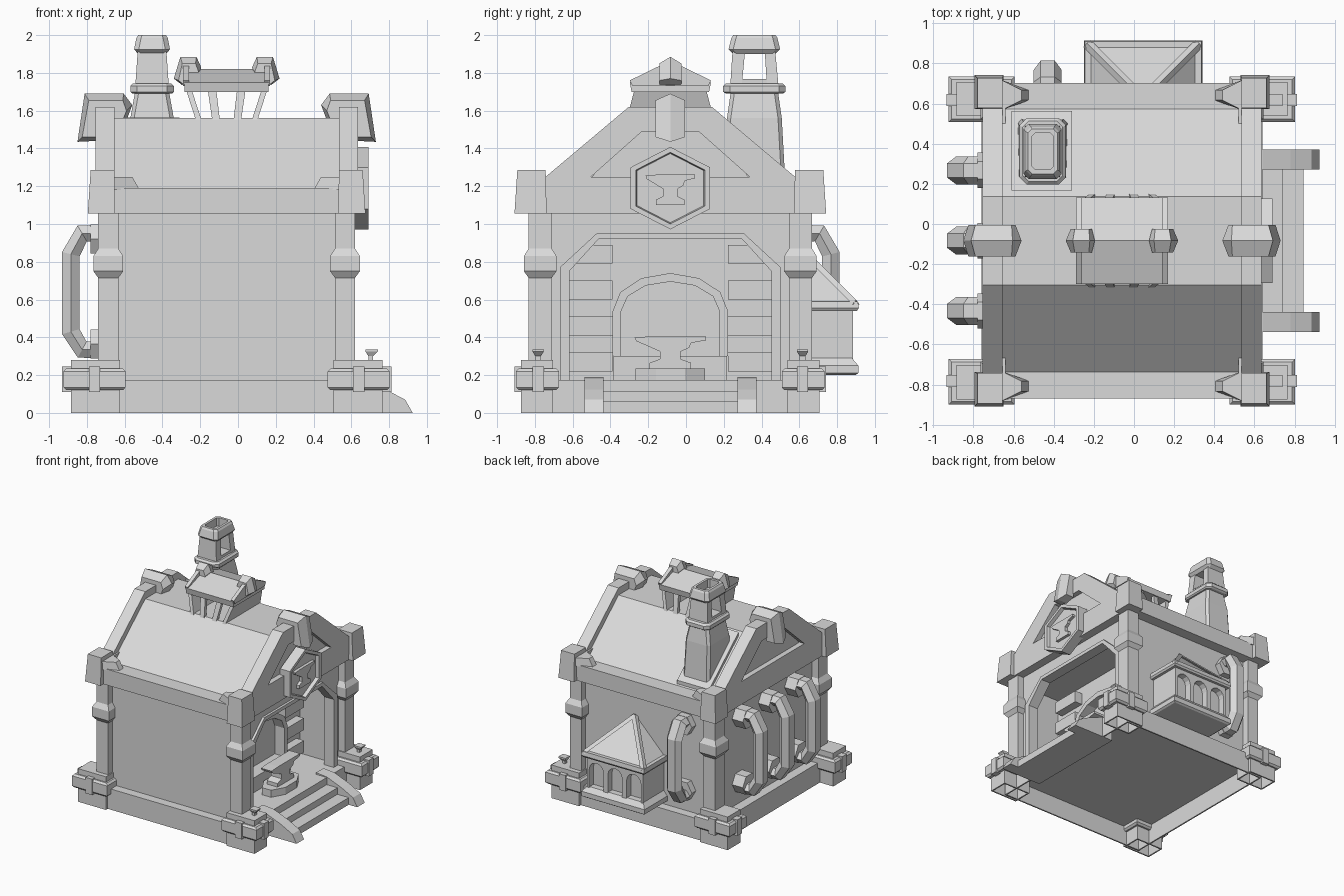
import bpy, bmesh
from math import cos, sin, pi
from mathutils import Vector

cube = bpy.data.objects.get("Cube")
if cube:
    bpy.data.objects.remove(cube)

GREY = (0.7, 0.7, 0.7, 1)
stone = bpy.data.materials.new("light grey")
stone.use_nodes = True
stone.diffuse_color = GREY
stone.node_tree.nodes["Principled BSDF"].inputs["Base Color"].default_value = GREY

ORIGIN = Vector((-0.06, -0.083, 0))   # centre of the house
ONE = [(1, 1)]
ENDS = [(1, 1), (-1, 1)]
SIDES = [(1, 1), (1, -1)]
CORNERS = [(1, 1), (-1, 1), (1, -1), (-1, -1)]


def loft(name, rings, copies=ONE):
    """Join rings of points into a closed solid, repeated by mirroring."""
    bm = bmesh.new()
    for sx, sy in copies:
        loops = [[bm.verts.new((x * sx, y * sy, z)) for x, y, z in r] for r in rings]
        n = len(loops[0])
        for a, b in zip(loops, loops[1:]):
            for i in range(n):
                j = (i + 1) % n
                bm.faces.new((a[i], a[j], b[j], b[i]))
        bm.faces.new(loops[0])
        bm.faces.new(loops[-1])
    bmesh.ops.recalc_face_normals(bm, faces=bm.faces)
    me = bpy.data.meshes.new(name)
    bm.to_mesh(me)
    bm.free()
    me.materials.append(stone)
    ob = bpy.data.objects.new(name, me)
    ob.location = ORIGIN
    bpy.context.collection.objects.link(ob)


def stack(name, levels, copies=ONE):
    """Rectangles (z, x0, x1, y0, y1) piled upward."""
    loft(name, [[(a, c, z), (b, c, z), (b, d, z), (a, d, z)]
                for z, a, b, c, d in levels], copies)


def box(name, x0, x1, y0, y1, z0, z1, copies=ONE):
    stack(name, [(z0, x0, x1, y0, y1), (z1, x0, x1, y0, y1)], copies)


def prism_x(name, pts, x0, x1, copies=ONE):
    loft(name, [[(x, y, z) for y, z in pts] for x in (x0, x1)], copies)


def prism_y(name, pts, y0, y1, copies=ONE):
    loft(name, [[(x, y, z) for x, z in pts] for y in (y0, y1)], copies)


def both(half):
    """Complete a half outline by reflection."""
    return half + [(-y, z) for y, z in reversed(half)]


def grow(level, g):
    z, a, b, c, d = level
    return (z, a - g, b + g, c - g, d + g)


def hollow(name, x0, x1, y0, y1, z, wall, copies=ONE):
    """Block that is open underneath."""
    outer = (0, x0, x1, y0, y1)
    inner = grow(outer, -wall)
    stack(name, [(z - wall,) + inner[1:], inner, outer, (z,) + outer[1:]], copies)


# Open base, walls, and the forge room
hollow("base", -0.7, 0.7, -0.765, 0.765, 0.175, 0.012)
box("main_walls", -0.62, 0.28, -0.69, 0.69, 0.17, 1.15)
box("room_side_wall", 0.28, 0.62, 0.6, 0.69, 0.17, 1.1, SIDES)
box("room_ceiling", 0.28, 0.6, -0.6, 0.6, 0.95, 1.1)
opening = both([(-0.535, 0.175), (-0.535, 0.75), (-0.38, 0.92)])
prism_x("doorway_wall", both([(0.68, 0.175), (0.68, 1.1)]) + opening, 0.55, 0.62)
prism_x("doorway_trim", both([(0.585, 0.175), (0.585, 0.77), (0.39, 0.95)]) + opening, 0.56, 0.64)

# Corner posts with feet, bands and heads
hollow("corner_foot", 0.565, 0.825, 0.62, 0.79, 0.28, 0.012, CORNERS)
band = [(z, 0.55, 0.848, 0.605, 0.802) for z in (0.12, 0.135, 0.22, 0.235)]
stack("foot_band", [band[0], grow(band[1], 0.015), grow(band[2], 0.015), band[3]], CORNERS)
box("band_clasp_side", 0.67, 0.73, 0.76, 0.825, 0.11, 0.245, CORNERS)
box("band_clasp_end", 0.8, 0.873, 0.67, 0.73, 0.11, 0.245, CORNERS)
stack("foot_knob", [(0.27, 0.75, 0.775, 0.685, 0.715), (0.3, 0.75, 0.775, 0.685, 0.715),
                    (0.325, 0.735, 0.8, 0.67, 0.73), (0.335, 0.735, 0.8, 0.67, 0.73)], SIDES)
post = [(z, 0.573, 0.68, 0.628, 0.75) for z in (0.27, 0.715, 0.75, 0.83, 0.87, 1.06)]
stack("corner_post", [grow(p, 0.025) if i in (2, 3) else p for i, p in enumerate(post)], CORNERS)
stack("post_head", [(1.055, 0.59, 0.735, 0.655, 0.825), (1.285, 0.595, 0.72, 0.66, 0.81)], CORNERS)

# Roof, eaves and gable frames
prism_x("roof", both([(0.655, 1.1), (0.655, 1.19), (0.22, 1.56)]), -0.6, 0.6)
box("eave_beam", -0.6, 0.6, 0.64, 0.785, 1.055, 1.19, SIDES)
loft("eave_bracket", [[(0.6, 0.65, z), (0.6, 0.8, z), (x, 0.75, z), (x, 0.7, z)]
                      for z, x in ((1.18, 0.46), (1.25, 0.5))], CORNERS)
box("gable_tie_beam", 0.58, 0.695, -0.67, 0.67, 1.055, 1.25, ENDS)
prism_x("gable_rafters", both([(0.42, 1.25), (0.66, 1.25), (0.22, 1.62)]) +
        [(-0.15, 1.49), (0.15, 1.49)], 0.595, 0.695, ENDS)
prism_x("gable_panel", both([(0.45, 1.2), (0.19, 1.55)]), 0.55, 0.65, ENDS)


def hooked_cap(name, crest, edge, w):
    """Ridged cap that turns down at its outer end."""
    loft(name, [[(x, y, z) for x, z in p] for y, p in ((-w, edge), (0, crest), (w, edge))], ENDS)


# Hooked caps over the gable peaks and the vent ridge
hooked_cap("gable_peak_cap",
           [(0.5, 1.63), (0.545, 1.69), (0.752, 1.69), (0.79, 1.435), (0.69, 1.44), (0.685, 1.55), (0.53, 1.55)],
           [(0.53, 1.6), (0.55, 1.655), (0.73, 1.655), (0.765, 1.46), (0.69, 1.46), (0.685, 1.55), (0.55, 1.55)],
           0.078)
hooked_cap("vent_ridge_cap",
           [(0.135, 1.83), (0.16, 1.885), (0.245, 1.885), (0.28, 1.77), (0.235, 1.735), (0.22, 1.79), (0.14, 1.79)],
           [(0.15, 1.81), (0.165, 1.85), (0.235, 1.85), (0.255, 1.76), (0.23, 1.74), (0.22, 1.79), (0.15, 1.79)],
           0.058)

# Roof vent
stack("vent_end", [(1.54, 0.13, 0.16, -0.235, 0.235), (1.71, 0.185, 0.215, -0.19, 0.19)], ENDS)
stack("vent_slat", [(1.54, 0.035, 0.075, 0.205, 0.235), (1.71, 0.055, 0.1, 0.16, 0.19)], CORNERS)
prism_x("vent_roof", both([(0.205, 1.7), (0.215, 1.75), (0, 1.82)]), -0.222, 0.222)
prism_x("vent_gable_trim", both([(0.2, 1.73), (0.215, 1.76), (0, 1.865)]), 0.2, 0.23, ENDS)

# Chimney with a see-through lantern and hollow cap
CX, CY = -0.395, 0.445


def tower(name, *levels):
    """Octagonal tiers (z, half width, half depth, corner cut)."""
    rings = []
    for z, a, b, c in levels:
        q = [(a, b - c), (a - c, b)]
        q += [(-x, y) for x, y in reversed(q)]
        q += [(-x, -y) for x, y in q]
        rings.append([(CX + x, CY + y, z) for x, y in q])
    loft(name, rings)


loft("chimney_plate", [[(x, y, 1.56 - (y - 0.22) * 0.85 + t) for x, y in
                        ((-0.55, 0.25), (-0.25, 0.25), (-0.25, 0.645), (-0.55, 0.645))]
                       for t in (-0.03, 0.03)])
tower("chimney_stack", (1.2, 0.125, 0.165, 0.02), (1.56, 0.115, 0.145, 0.02), (1.7, 0.09, 0.125, 0.02))
tower("chimney_ring", (1.69, 0.105, 0.15, 0.03), (1.7, 0.115, 0.165, 0.035),
      (1.73, 0.115, 0.165, 0.035), (1.745, 0.1, 0.15, 0.03))
for label, s in (("near", -1), ("far", 1)):
    y0, y1 = sorted((CY + s * 0.066, CY + s * 0.127))
    stack("chimney_lantern_leg_" + label, [
        (1.74, CX - 0.088, CX + 0.088, y0, y1),
        (1.93, CX - 0.075, CX + 0.075, y0 - s * 0.012, y1 - s * 0.018)])
tower("chimney_lantern_sill", (1.74, 0.085, 0.12, 0.01), (1.768, 0.085, 0.12, 0.01))
tower("chimney_cap", (1.9, 0.074, 0.11, 0.015), (1.925, 0.095, 0.137, 0.025), (1.985, 0.083, 0.122, 0.025),
      (2.0, 0.073, 0.112, 0.02), (2.0, 0.053, 0.09, 0.015), (1.93, 0.053, 0.09, 0.015))

# Bent pipes with hexagonal collars
HEX = [(0.07, 0), (0.035, 0.048), (-0.035, 0.048), (-0.07, 0), (-0.035, -0.048), (0.035, -0.048)]


def pipe(name, place, shift):
    path = [Vector(p) for p in ((0.6, 0.95), (0.765, 0.95), (0.825, 0.84),
                                (0.825, 0.43), (0.765, 0.335), (0.6, 0.335))]
    rings = []
    for i, p in enumerate(path):
        a = (p - path[max(i - 1, 0)]).normalized()
        b = (path[min(i + 1, len(path) - 1)] - p).normalized()
        t = (a + b).normalized()
        rings.append([place(p.x + shift - t.y * h, s, p.y + t.x * h) for s, h in HEX])
    loft(name, rings)
    for label, z in (("upper", 0.92), ("lower", 0.365)):
        loft(name + "_" + label + "_collar", [
            [place(d + shift, 0.088 * cos(k * pi / 3), z + 0.088 * sin(k * pi / 3)) for k in range(6)]
            for d in (0.6, 0.72)])


for n, y in enumerate((-0.35, 0, 0.35)):
    pipe("end_pipe_%d" % (n + 1), lambda d, s, z: (-d, y + s, z), 0)
pipe("back_pipe", lambda d, s, z: (s - 0.37, d, z), 0.025)

# Bay window with arched lights and a hipped roof against the wall
BX, WALL = 0.105, 0.65


def arch(c, w, z0, z1, hw, spring):
    """Panel outline with a round-headed opening."""
    head = [(c + hw * cos(k * pi / 6), spring + hw * sin(k * pi / 6)) for k in range(7)]
    return ([(c - w, z0), (c - w, z1), (c + w, z1), (c + w, z0), (c + hw, z0)] + head + [(c - hw, z0)])


box("bay_core", BX - 0.262, BX + 0.262, WALL, 0.91, 0.22, 0.56)
stack("bay_sill", [(z, BX - r, BX + r, WALL, 0.7 + r)
                   for z, r in ((0.2, 0.28), (0.21, 0.295), (0.25, 0.295), (0.29, 0.262))])
for n in range(3):
    prism_y("bay_light_%d" % (n + 1), arch(BX + (n - 1) * 0.175, 0.0875, 0.27, 0.56, 0.067, 0.44), 0.9, 0.967)
stack("bay_roof", [(z, BX - r, BX + r, WALL, 0.703 + r)
                   for z, r in ((0.54, 0.285), (0.555, 0.295), (0.59, 0.29), (0.59, 0.26), (0.85, 0.004))])
for label, s in (("left", 1), ("right", -1)):
    loft("bay_roof_hip_" + label, [[(BX + s * (o + a), 0.703 + o - a, z + c) for a, c in
                                    ((0.018, 0), (0, 0.025), (-0.018, 0))]
                                   for o, z in ((0.28, 0.575), (0.005, 0.85))])

# Steps with sloping kerbs
for n, (x, z) in enumerate(((0.7, 0.175), (0.8, 0.115), (0.905, 0.06))):
    box("step_%d" % (n + 1), 0.6, x, -0.36, 0.36, 0, z)
prism_y("step_kerb", [(0.6, 0), (0.6, 0.19), (0.7, 0.18), (0.84, 0.125), (0.945, 0.07), (0.985, 0)],
        0.355, 0.455, SIDES)

# Forge: hearth, segmented arch and projecting brick courses
box("hearth", 0.26, 0.4, -0.3, 0.3, 0.17, 0.3)
curve = [(cos(k * pi / 6), sin(k * pi / 6)) for k in range(7)]
prism_x("forge_arch", [(0.305, 0.3)] + [(0.305 * c, 0.54 + 0.2 * s) for c, s in curve] + [(-0.305, 0.3)] +
        [(-0.26, 0.3)] + [(0.26 * c, 0.54 + 0.155 * s) for c, s in reversed(curve)] + [(0.26, 0.3)], 0.26, 0.37)
for n in range(4):
    z = 0.22 + n * 0.19
    box("brick_course_%d" % (n + 1), 0.26, 0.35, 0.305, 0.55, z, z + 0.1, SIDES)


# Anvils: one standing on a block, one as a gable emblem
def anvil(name, x0, x1, z, sy, sz):
    pts = [(-0.11, 0), (0.11, 0), (0.11, 0.03), (0.055, 0.05), (0.055, 0.09), (0.1, 0.11), (0.11, 0.135),
           (0.19, 0.15), (0.19, 0.17), (-0.1, 0.17), (-0.19, 0.165), (-0.18, 0.145), (-0.1, 0.11),
           (-0.055, 0.09), (-0.055, 0.05), (-0.11, 0.03)]
    prism_x(name, [(y * sy, z + h * sz) for y, h in pts], x0, x1)


loft("anvil_block", [[(0.515 + 0.11 * cos(a), 0.2 * sin(a), z) for a in [(k + 0.5) * pi / 4 for k in range(8)]]
                     for z in (0.17, 0.235)])
anvil("anvil", 0.465, 0.565, 0.235, 1, 1)
anvil("emblem_anvil", 0.7, 0.745, 1.1, 0.69, 0.95)
hexagon = [(0, 0.218), (0.21, 0.11), (0.21, -0.11), (0, -0.218), (-0.21, -0.11), (-0.21, 0.11)]
loft("emblem_plaque", [[(x, y * k, 1.19 + z * k) for y, z in hexagon]
                       for x, k in ((0.66, 1), (0.75, 1), (0.75, 0.87), (0.72, 0.84))])
